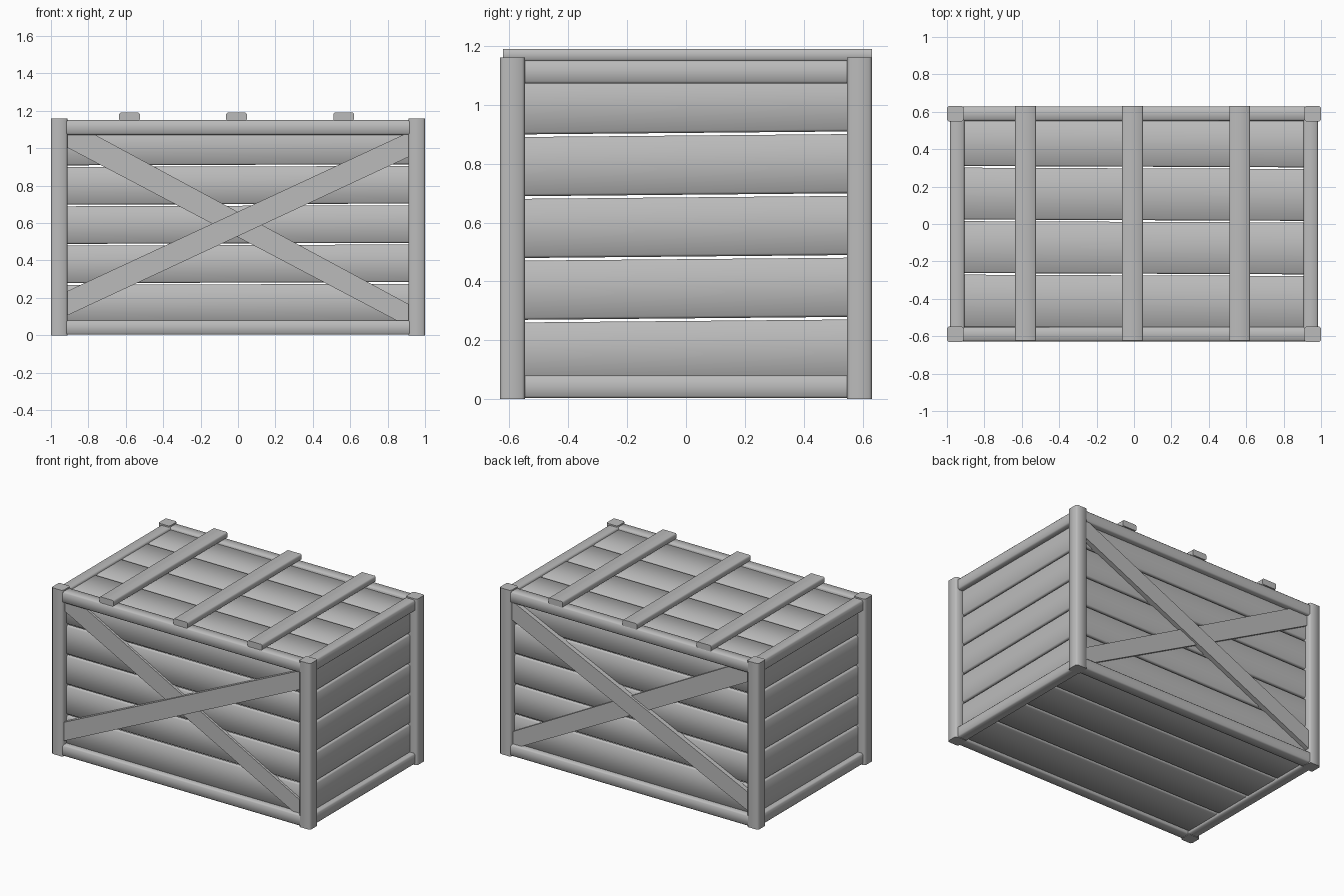
import bpy, bmesh
from mathutils import Matrix, Vector

cube = bpy.data.objects.get("Cube")
if cube:
    bpy.data.objects.remove(cube, do_unlink=True)

# One grey for the whole crate
GREY = (0.5, 0.5, 0.5, 1)
mat = bpy.data.materials.new("crate grey")
mat.use_nodes = True
mat.diffuse_color = GREY
mat.node_tree.nodes["Principled BSDF"].inputs["Base Color"].default_value = GREY


def finish(name, bm):
    bmesh.ops.recalc_face_normals(bm, faces=bm.faces[:])
    mesh = bpy.data.meshes.new(name)
    bm.to_mesh(mesh)
    bm.free()
    mesh.materials.append(mat)
    obj = bpy.data.objects.new(name, mesh)
    bpy.context.scene.collection.objects.link(obj)
    return obj


def beam(name, low, high, axis, bevel=0.008, tilt=0.0, tilt_axis="X"):
    """Box with softened long edges and crisp end caps, running along axis."""
    low, high = Vector(low), Vector(high)
    bm = bmesh.new()
    bmesh.ops.create_cube(bm, size=1)
    bmesh.ops.scale(bm, vec=high - low, verts=bm.verts)
    long_edges = [e for e in bm.edges
                  if abs((e.verts[0].co - e.verts[1].co)[axis]) > 1e-4]
    bmesh.ops.bevel(bm, geom=long_edges, offset=bevel, segments=1,
                    affect="EDGES", profile=0.5)
    bm.normal_update()
    for f in bm.faces:
        f.smooth = abs(f.normal[axis]) < 0.5
        if not f.smooth:
            for e in f.edges:
                e.smooth = False
    bmesh.ops.rotate(bm, matrix=Matrix.Rotation(tilt, 3, tilt_axis), verts=bm.verts)
    bmesh.ops.translate(bm, vec=(low + high) / 2, verts=bm.verts)
    return finish(name, bm)


def brace(name, outline, y_in, y_out):
    """Flat diagonal board cut to an x-z outline."""
    bm = bmesh.new()
    face = bm.faces.new([bm.verts.new((x, y_in, z)) for x, z in outline])
    ext = bmesh.ops.extrude_face_region(bm, geom=[face])["geom"]
    bmesh.ops.translate(bm, vec=(0, y_out - y_in, 0),
                        verts=[g for g in ext if isinstance(g, bmesh.types.BMVert)])
    finish(name, bm)


def spans(edges, gap):
    return [(a + gap / 2, b - gap / 2) for a, b in zip(edges, edges[1:])]


def ordered(s, a, b):
    return (s * a, s * b) if s > 0 else (s * b, s * a)


SIDES = ((-1, "front"), (1, "back"))
ENDS = ((-1, "right"), (1, "left"))

# Corner posts
for sx, end in ENDS:
    for sy, side in SIDES:
        x0, x1 = ordered(sx, 0.912, 1.0)
        y0, y1 = ordered(sy, 0.547, 0.632)
        beam(f"{side}_{end}_post", (x0, y0, 0), (x1, y1, 1.16), 2, 0.01)

# Top and bottom rails
for level, z0, z1 in (("bottom", 0.003, 0.08), ("top", 1.072, 1.15)):
    for sy, side in SIDES:
        y0, y1 = ordered(sy, 0.552, 0.627)
        beam(f"{side}_{level}_rail", (-0.93, y0, z0), (0.93, y1, z1), 0)
    for sx, end in ENDS:
        x0, x1 = ordered(sx, 0.907, 0.983)
        beam(f"{end}_{level}_rail", (x0, -0.56, z0), (x1, 0.56, z1), 1)

# Wall planks, slightly out of level
wall_edges = [0.06 + 0.21 * i for i in range(6)]
for i, (z0, z1) in enumerate(spans(wall_edges, 0.009)):
    for sy, side in SIDES:
        y0, y1 = ordered(sy, 0.56, 0.588)
        beam(f"{side}_plank_{i + 1}", (-0.93, y0, z0 + 0.007), (0.93, y1, z1 + 0.007),
             0, tilt=-0.003, tilt_axis="Y")
    for sx, end in ENDS:
        x0, x1 = ordered(sx, 0.915, 0.945)
        beam(f"{end}_plank_{i + 1}", (x0, -0.56, z0), (x1, 0.56, z1),
             1, tilt=0.009, tilt_axis="X")

# Lid and floor planks
for i, (y0, y1) in enumerate(spans([-0.56, -0.27, 0.016, 0.302, 0.56], 0.009)):
    for name, z0, z1 in (("floor", 0.02, 0.05), ("lid", 1.105, 1.135)):
        beam(f"{name}_plank_{i + 1}", (-0.915, y0, z0), (0.915, y1, z1),
             0, tilt=-0.004, tilt_axis="Z")

# Crossed braces on front and back
rising = [(-0.915, 0.105), (0.915, 0.955), (0.915, 1.075), (0.89, 1.075), (-0.915, 0.235)]
falling = [(-0.915, 1.005), (0.85, 0.078), (0.915, 0.078), (0.915, 0.165),
           (-0.77, 1.075), (-0.915, 1.075)]
for sy, side in SIDES:
    brace(f"{side}_falling_brace", falling, sy * 0.58, sy * 0.604)
    brace(f"{side}_rising_brace", rising, sy * 0.58, sy * 0.62)

# Battens across the lid
for i, x in enumerate((-0.58, -0.008, 0.565)):
    beam(f"lid_batten_{i + 1}", (x - 0.055, -0.622, 1.148), (x + 0.055, 0.632, 1.19), 1, 0.006)
